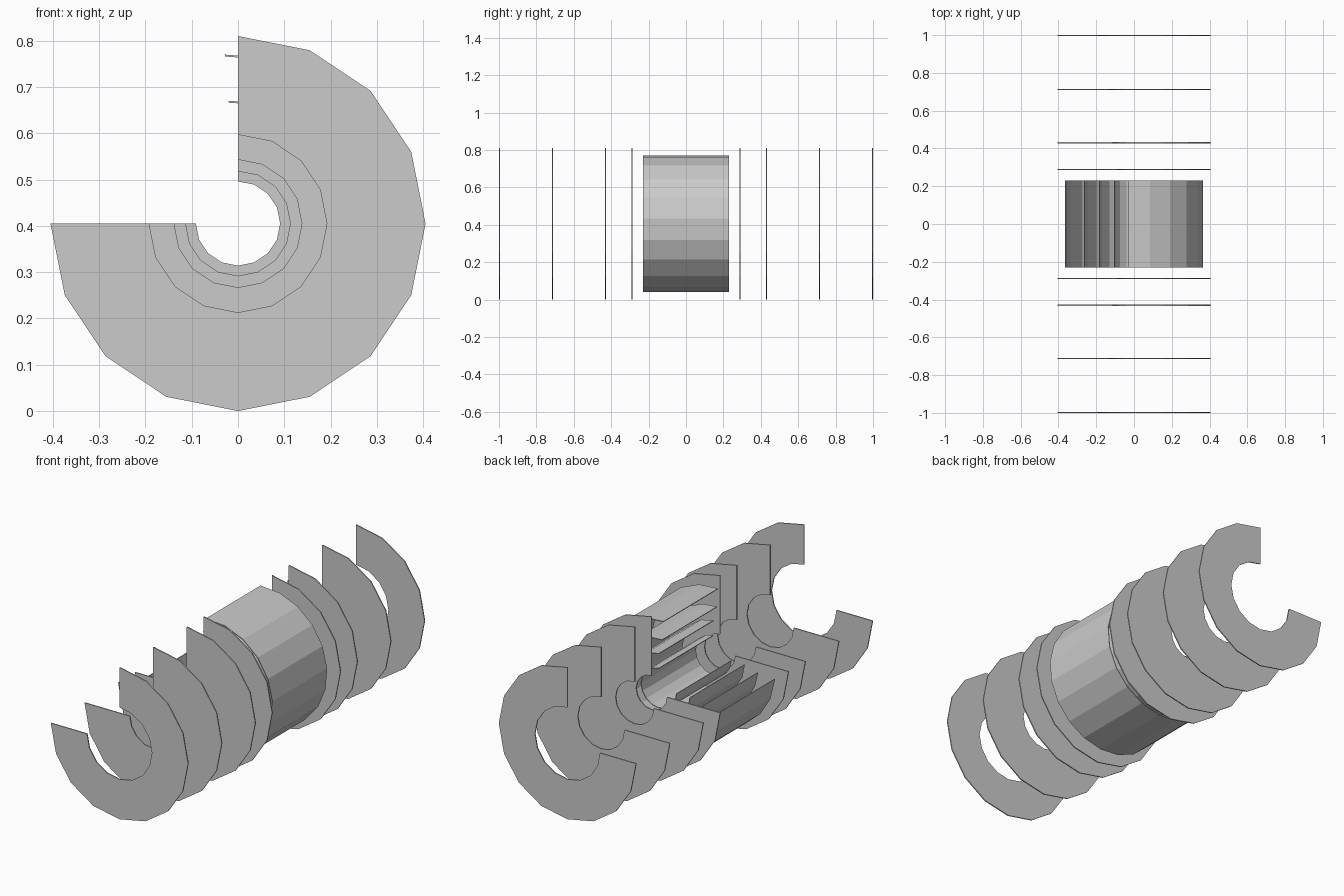
import bpy, bmesh
from math import sin, cos, radians

if "Cube" in bpy.data.objects:
    bpy.data.objects.remove(bpy.data.objects["Cube"])

AXIS_Z = 0.405   # height of the common axis running along y


def arc_sector(name, r_in, r_out, y, depth, segments, start=90.0, sweep=270.0):
    """Three-quarter ring around the y axis with an open top-left quarter."""
    bm = bmesh.new()
    rings = []
    for i in range(segments + 1):
        a = radians(start - sweep * i / segments)
        rings.append([bm.verts.new((r * cos(a), y + s * depth / 2, AXIS_Z + r * sin(a)))
                      for r, s in ((r_in, -1), (r_out, -1), (r_out, 1), (r_in, 1))])
    for p, q in zip(rings, rings[1:]):
        for k in range(4):
            n = (k + 1) % 4
            bm.faces.new((p[k], p[n], q[n], q[k]))
    bm.faces.new(rings[0])
    bm.faces.new(rings[-1])
    bmesh.ops.recalc_face_normals(bm, faces=bm.faces)
    mesh = bpy.data.meshes.new(name)
    bm.to_mesh(mesh)
    bm.free()
    obj = bpy.data.objects.new(name, mesh)
    bpy.context.collection.objects.link(obj)
    return obj


# End discs, mirrored front and back; the bore widens outward
for i, (y, bore) in enumerate(((0.288, 0.091), (0.43, 0.113),
                               (0.713, 0.138), (0.997, 0.192))):
    for side, sign in (("front", -1), ("back", 1)):
        arc_sector(f"{side}_disc_{i + 1}", bore, 0.405, sign * y, 0.006, 12)

# Nested barrel shells in the middle: radius, facets, start angle
for i, (r, facets, start) in enumerate(((0.107, 12, 90), (0.186, 12, 90),
                                        (0.266, 15, 94.5), (0.366, 15, 94.5))):
    arc_sector(f"barrel_shell_{i + 1}", r - 0.004, r, 0, 0.46, facets, start)
